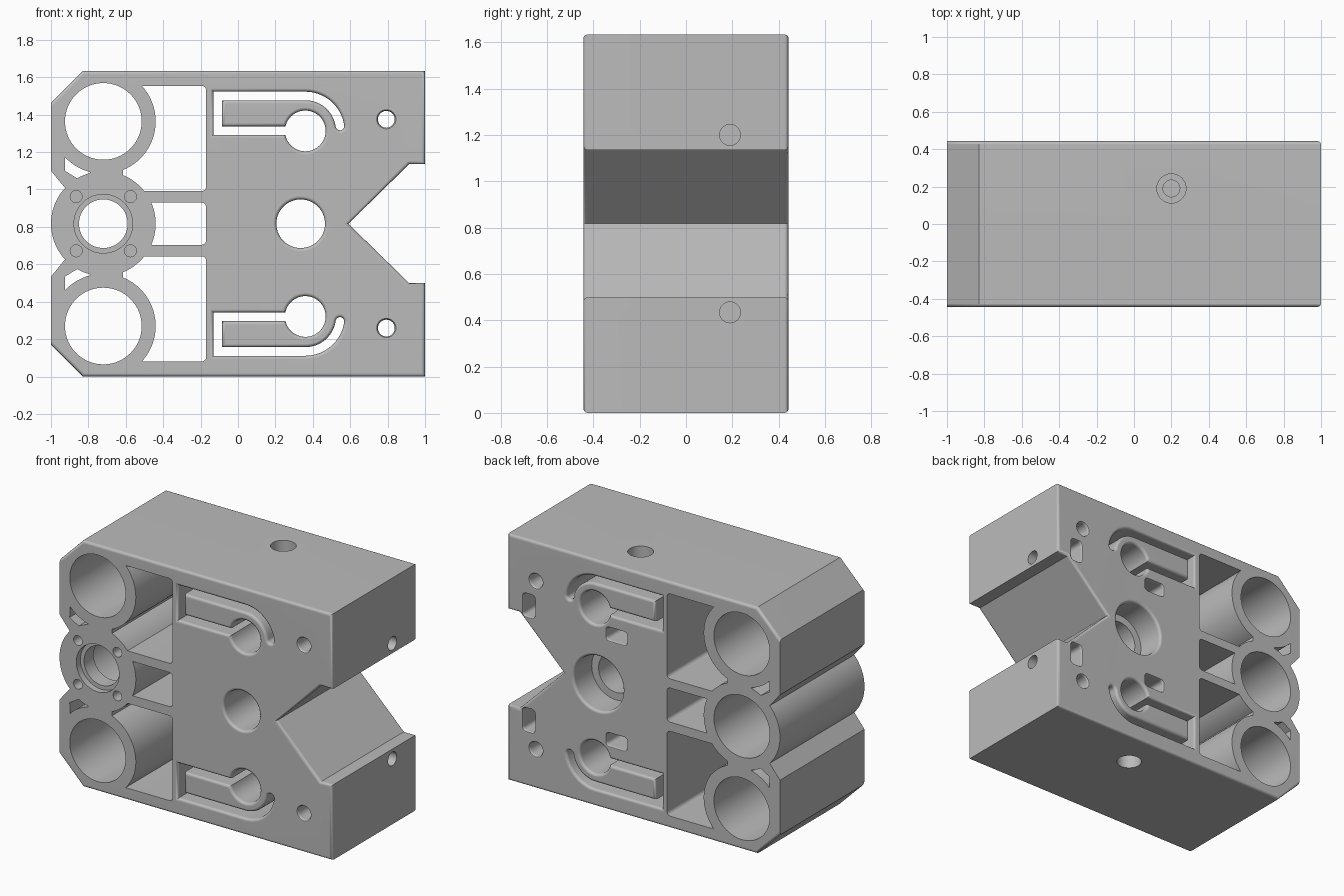
import bpy, bmesh
from math import cos, sin, radians, pi
from mathutils import Matrix, Vector

if "Cube" in bpy.data.objects:
    bpy.data.objects.remove(bpy.data.objects["Cube"])

MID = 0.817      # half height; shapes are drawn around z = 0 and lifted at the end
HALF = 0.443     # half depth
FIL = 0.018      # edge rounding
TUBE = (-0.72, 0.547)
HUB = (-0.72, 0.0)
WALL, BORE = 0.28, 0.205

grey = bpy.data.materials.new("plain grey")
grey.use_nodes = True
grey.diffuse_color = (0.5, 0.5, 0.5, 1)
grey.node_tree.nodes["Principled BSDF"].inputs["Base Color"].default_value = (0.5, 0.5, 0.5, 1)


# 2D shape helpers
def arc(centre, r, start, end, n):
    return [(centre[0] + r * cos(radians(start + (end - start) * i / n)),
             centre[1] + r * sin(radians(start + (end - start) * i / n))) for i in range(n + 1)]


def circle(centre, r, n=64):
    return arc(centre, r, 0, 360, n)[:-1]


def rounded_rect(cx, cz, w, h, r):
    pts = []
    for k, (sx, sz) in enumerate(((1, 1), (-1, 1), (-1, -1), (1, -1))):
        pts += arc((cx + sx * (w / 2 - r), cz + sz * (h / 2 - r)), r, 90 * k, 90 * k + 90, 5)
    return pts


def right_corners(x, low, high, r=0.025):
    return arc((x - r, low + r), r, -90, 0, 5) + arc((x - r, high - r), r, 0, 90, 5)


def stroke(path, h):
    """Outline of a thick path with a round cap at its start."""
    p = [Vector(q) for q in path]
    left, right = [], []
    for i, q in enumerate(p):
        a = (q - p[i - 1]).normalized() if i else (p[1] - q).normalized()
        b = (p[i + 1] - q).normalized() if i < len(p) - 1 else a
        na, nb = Vector((-a.y, a.x)), Vector((-b.y, b.x))
        m = (na + nb) / (1 + na.dot(nb))
        left.append(q + m * h)
        right.append(q - m * h)
    d = (p[1] - p[0]).normalized()
    n = Vector((-d.y, d.x))
    cap = [p[0] - n * h * cos(t) - d * h * sin(t) for t in (pi / 6 * k for k in range(1, 6))]
    return [tuple(v) for v in left + right[::-1] + cap]


# Solid helpers
def loft(name, sections, axis="Y"):
    place = {"X": lambda d, u, v: (d, u, v),
             "Y": lambda d, u, v: (u, d, v),
             "Z": lambda d, u, v: (u, v, d)}[axis]
    bm = bmesh.new()
    rings = [[bm.verts.new(place(d, u, v)) for u, v in pts] for d, pts in sections]
    n = len(rings[0])
    for a, b in zip(rings, rings[1:]):
        for i in range(n):
            bm.faces.new((a[i], a[(i + 1) % n], b[(i + 1) % n], b[i]))
    bm.faces.new(rings[0])
    bm.faces.new(rings[-1])
    bmesh.ops.recalc_face_normals(bm, faces=bm.faces)
    mesh = bpy.data.meshes.new(name)
    bm.to_mesh(mesh)
    bm.free()
    mesh.materials.append(grey)
    obj = bpy.data.objects.new(name, mesh)
    bpy.context.collection.objects.link(obj)
    return obj


def cut(sections, axis="Y"):
    cutter = loft("cutter", sections, axis)
    cutter.hide_render = True
    mod = body.modifiers.new("cut", "BOOLEAN")
    mod.operation = "DIFFERENCE"
    mod.solver = "EXACT"
    mod.object = cutter
    bpy.ops.object.modifier_apply(modifier=mod.name)
    bpy.data.objects.remove(cutter)


def prism(pts, y0=-0.6, y1=0.6):
    cut([(y0, pts), (y1, pts)])


def eased(shape, front=True, back=True, bottom=-0.6):
    """Cut with rounded rims; shape(offset) gives the outline."""
    steps = [(FIL * (1 - cos(a)), FIL * (1 - sin(a))) for a in (0, pi / 6, pi / 3, pi / 2)]
    sections = []
    if front:
        sections = [(-0.6, shape(FIL))] + [(-HALF + d, shape(o)) for o, d in steps[::-1]]
    else:
        sections = [(bottom, shape(0))]
    if back:
        sections += [(HALF - d, shape(o)) for o, d in steps] + [(0.6, shape(FIL))]
    else:
        sections += [(0.6, shape(0))]
    cut(sections)


# Block outline: chamfered left corners, bulging hub, V notch on the right
upper = [(0.59, 0), (0.915, 0.318), (1, 0.318), (1, MID), (-0.83, MID), (-1, MID - 0.17), (-1, 0.283)]
outline = upper + arc(HUB, WALL, 137, 223, 24) + [(x, -z) for x, z in upper[:0:-1]]
body = loft("clamp_block", [(-HALF, outline), (HALF, outline)])
bpy.context.view_layer.objects.active = body
body.select_set(True)

# Round the front and back rims, except along the left side
bm = bmesh.new()
bm.from_mesh(body.data)
rims = [e for e in bm.edges
        if abs(e.verts[0].co.y - e.verts[1].co.y) < 0.01 and max(v.co.x for v in e.verts) > -0.9]
bmesh.ops.bevel(bm, geom=rims, offset=FIL, segments=3, profile=0.5, affect="EDGES")
bm.to_mesh(body.data)
bm.free()

# Central hub: pilot hole, front recess, rear bore and four blind screw holes
prism(circle(HUB, 0.13))
prism(circle(HUB, 0.157), -0.6, -0.4)
prism(circle(HUB, BORE), -0.3, 0.6)
for sx in (-1, 1):
    for sz in (-1, 1):
        prism(circle((HUB[0] + sx * 0.145, sz * 0.145), 0.032, 24), -0.6, -0.34)

# Middle window and main bore with its rear counterbore
prism(arc(HUB, WALL, 24, -24, 12) + right_corners(-0.17, -0.113, 0.113))
eased(lambda o: circle((0.335, 0), 0.13 + o))
eased(lambda o: circle((0.335, 0), 0.18 + o), front=False, bottom=HALF - 0.19)

# Features repeated above and below the middle
window = (arc(TUBE, WALL, 42.7, -68, 24) + arc(HUB, WALL, 68, 38.5, 8)
          + right_corners(-0.17, 0.174, 0.737))
gap = arc(TUBE, WALL, 223, 255, 8) + arc(HUB, WALL, 105, 120, 4) + [(-0.925, 0.283)]
eye = (0.36, 0.496)
groove = arc(eye, 0.187, 8, 90, 14) + [(-0.108, 0.683), (-0.108, 0.498), (0.36, 0.498)]

for s in (1, -1):
    def flip(pts):
        return [(x, s * z) for x, z in pts]

    prism(flip(circle(TUBE, BORE)))
    prism(flip(window))
    prism(flip(gap))

    # Flexible tongue: groove plus round eye
    eased(lambda o: flip(stroke(groove, 0.023 + o)))
    eased(lambda o: flip(circle(eye, 0.109 + o, 48)))

    # Mounting hole
    eased(lambda o: flip(circle((0.793, 0.558), 0.045 + o * 0.7, 32)))

    # Rear nut pockets
    eased(lambda o: flip(rounded_rect(0.845, 0.38, 0.085 + o, 0.15 + o, 0.025)), front=False, bottom=0.1)
    eased(lambda o: flip(rounded_rect(0.2, 0.35, 0.15 + o, 0.085 + o, 0.025)), front=False, bottom=0.1)

    # Side screw hole and counterbored clamp screw hole
    side = circle((0.19, s * 0.383), 0.045, 32)
    cut([(0.74, side), (1.1, side)], "X")
    screw, head = circle((0.2, 0.19), 0.045, 32), circle((0.2, 0.19), 0.078, 32)
    cut([(s * 0.35, screw), (s * 0.95, screw)], "Z")
    cut([(s * 0.69, head), (s * 0.95, head)], "Z")

# Stand on the ground and shade
body.data.transform(Matrix.Translation((0, 0, MID)))
bpy.ops.object.shade_smooth_by_angle(angle=radians(32))
weighted = body.modifiers.new("even shading", "WEIGHTED_NORMAL")
weighted.keep_sharp = True
